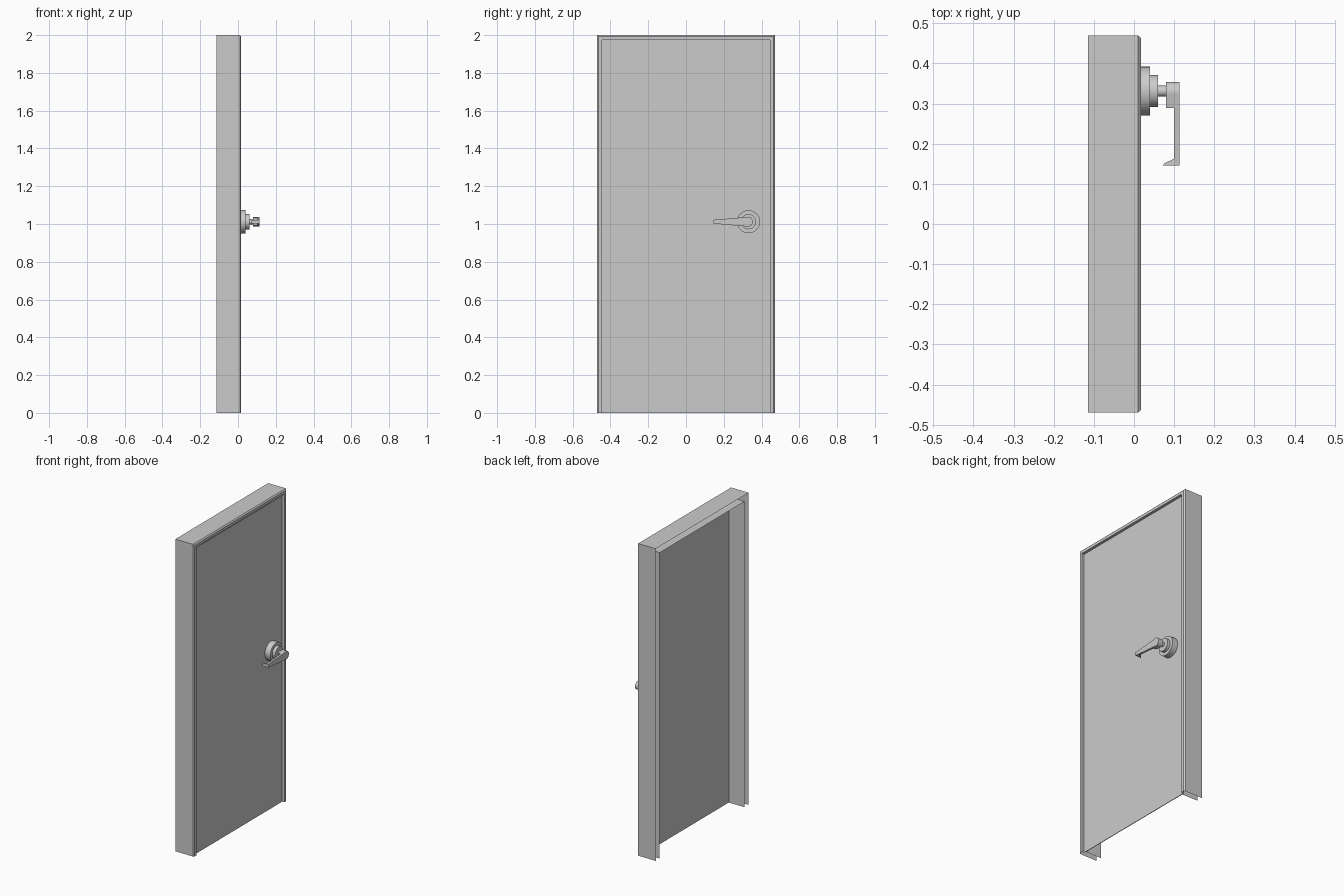
import bpy, bmesh, math
from mathutils import Matrix

if "Cube" in bpy.data.objects:
    bpy.data.objects.remove(bpy.data.objects["Cube"])

def make_object(name, bm):
    bmesh.ops.recalc_face_normals(bm, faces=bm.faces)
    mesh = bpy.data.meshes.new(name)
    bm.to_mesh(mesh)
    bm.free()
    ob = bpy.data.objects.new(name, mesh)
    bpy.context.collection.objects.link(ob)
    return ob

def smooth(ob):
    bpy.ops.object.select_all(action='DESELECT')
    bpy.context.view_layer.objects.active = ob
    ob.select_set(True)
    bpy.ops.object.shade_smooth_by_angle(angle=math.radians(35))

def extrude(name, points, vector):
    """Closed flat outline pushed along a vector."""
    bm = bmesh.new()
    face = bm.faces.new([bm.verts.new(p) for p in points])
    res = bmesh.ops.extrude_face_region(bm, geom=[face], use_keep_orig=True)
    verts = [g for g in res['geom'] if isinstance(g, bmesh.types.BMVert)]
    bmesh.ops.translate(bm, verts=verts, vec=vector)
    return make_object(name, bm)

def disc(name, r, x0, x1):
    """Round step of the handle, along x."""
    bm = bmesh.new()
    bmesh.ops.create_cone(bm, cap_ends=True, segments=40, radius1=r, radius2=r,
                          depth=x1 - x0,
                          matrix=Matrix.Translation(((x0 + x1) / 2, HY, HZ))
                          @ Matrix.Rotation(math.pi / 2, 4, 'Y'))
    smooth(make_object(name, bm))

# Folded sheet frame, open at the back: (inset from outside, x), mitred round three sides
W, H = 0.47, 2.0
profile = [(0, -0.115), (0, 0.01), (0.007, 0.017), (0.025, 0.017),
           (0.025, 0.0), (0.04, 0.0), (0.04, -0.115)]
bm = bmesh.new()
rows = [[bm.verts.new(p) for p in ((x, -W + d, 0), (x, -W + d, H - d),
                                   (x, W - d, H - d), (x, W - d, 0))]
        for d, x in profile]
for a, b in zip(rows, rows[1:]):
    for i in range(3):
        bm.faces.new((a[i], a[i + 1], b[i + 1], b[i]))
frame = make_object("door_frame", bm)

# Door panel, a thin sheet in the rebate
bm = bmesh.new()
bmesh.ops.create_cube(bm, size=1, matrix=Matrix.Translation((0, 0, 0.98))
                      @ Matrix.Diagonal((0.004, 0.862, 1.96, 1)))
make_object("door_panel", bm)

# Handle rose, collar and neck
HY, HZ = 0.331, 1.012
disc("handle_rose", 0.061, -0.004, 0.04)
disc("handle_collar", 0.04, 0.04, 0.06)
disc("handle_neck", 0.0135, 0.06, 0.082)

# Lever: round hub that tapers towards the tip
def teardrop(x, r, y_end, half_end):
    arc = [math.radians(-105 + 210 * i / 24) for i in range(25)]
    pts = [(x, HY - 0.003 + r * math.cos(a), HZ + r * math.sin(a)) for a in arc]
    return pts + [(x, y_end, HZ + half_end), (x, y_end, HZ - half_end)]

smooth(extrude("lever_hub", teardrop(0.08, 0.026, 0.289, 0.02), (0.02, 0, 0)))
smooth(extrude("lever_arm", teardrop(0.10, 0.026, 0.146, 0.01), (0.013, 0, 0)))

# Hooked return at the lever tip
hook = [(0.101, 0.146), (0.101, 0.163), (0.075, 0.151), (0.072, 0.146)]
extrude("lever_tip", [(x, y, HZ - 0.01) for x, y in hook], (0, 0, 0.02))
